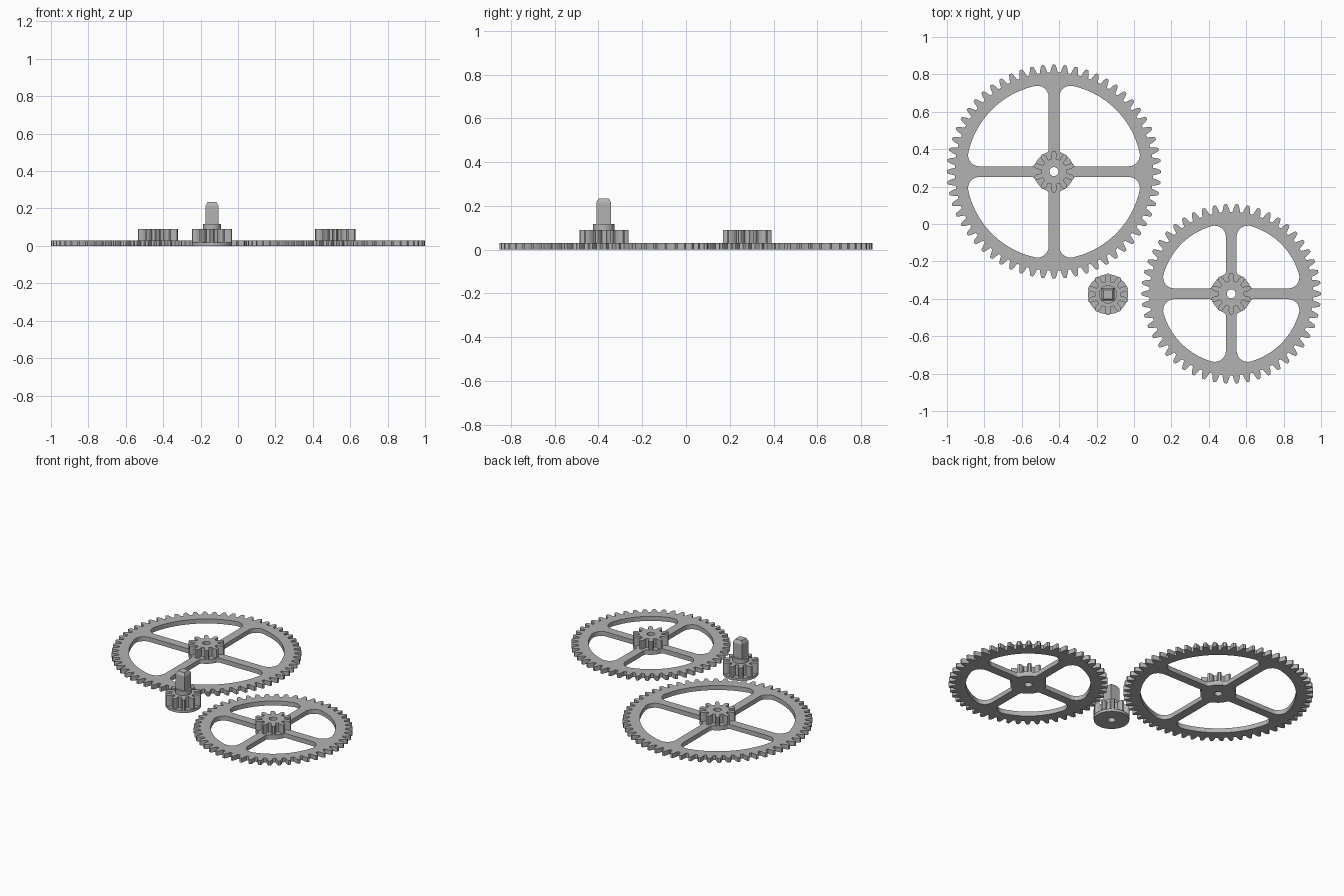
import bpy, bmesh
from math import pi, sin, cos, sqrt, atan2, radians
from mathutils import Vector

if "Cube" in bpy.data.objects:
    bpy.data.objects.remove(bpy.data.objects["Cube"])

MODULE = 0.01845      # tooth size shared by every gear
PLATE_TOP = 0.03
PINION_TOP = 0.089
HUB = 0.108
BORE = 0.024

grey = bpy.data.materials.new("plain_grey")
grey.use_nodes = True
grey.diffuse_color = (0.45, 0.45, 0.45, 1)
grey.node_tree.nodes["Principled BSDF"].inputs["Base Color"].default_value = (0.45, 0.45, 0.45, 1)


def polar(r, a):
    return Vector((r * cos(a), r * sin(a)))


def arc(centre, r, a0, a1, n):
    return [centre + polar(r, a0 + (a1 - a0) * i / n) for i in range(n + 1)]


def circle(r, n=32):
    return [polar(r, 2 * pi * i / n) for i in range(n)]


def teeth(count, widths, phase=0.0):
    """Gear outline; widths are half tooth widths (in pitches) from root to tip."""
    heights = (-1.25, -0.75, 0, 0.6, 1)
    half = [(MODULE * (count / 2 + h), w) for h, w in zip(heights, widths)]
    profile = [(r, -w) for r, w in half] + [(r, w) for r, w in reversed(half)]
    pitch = 2 * pi / count
    return [polar(r, phase + pitch * (i + w)) for i in range(count) for r, w in profile]


def window(rim, spoke=0.0285, fillet=0.06, flare=0.02):
    """Rounded opening in the first quadrant between two spokes, hub and rim."""
    x = spoke + fillet
    outer = Vector((x, sqrt((rim - fillet) ** 2 - x * x)))
    u = spoke + flare
    inner = Vector((u, sqrt((HUB + flare) ** 2 - u * u)))
    a, b = atan2(outer.y, outer.x), atan2(inner.y, inner.x)
    origin = Vector((0, 0))
    half = arc(origin, HUB, pi / 4, b, 4)[:-1]
    half += arc(inner, flare, b - pi, -pi, 5)
    half += arc(outer, fillet, pi, a, 8)
    half += arc(origin, rim, a, pi / 4, 12)[1:]
    mirrored = [Vector((p.y, p.x)) for p in reversed(half)]
    return half + mirrored[1:-1]


def turn(points, quarter):
    for _ in range(quarter):
        points = [Vector((-p.y, p.x)) for p in points]
    return points


def finish(name, mesh, at, smooth=True):
    mesh.materials.clear()
    mesh.materials.append(grey)
    obj = bpy.data.objects.new(name, mesh)
    obj.location = (at[0], at[1], 0)
    bpy.context.collection.objects.link(obj)
    if smooth:
        bpy.ops.object.select_all(action="DESELECT")
        obj.select_set(True)
        bpy.context.view_layer.objects.active = obj
        bpy.ops.object.shade_smooth_by_angle(angle=radians(25))
    return obj


def plate(name, outlines, z0, z1, at):
    """Extrude a filled outline; further outlines become holes."""
    curve = bpy.data.curves.new(name + "_profile", "CURVE")
    curve.dimensions = "2D"
    curve.fill_mode = "BOTH"
    curve.extrude = (z1 - z0) / 2
    for points in outlines:
        spline = curve.splines.new("POLY")
        spline.points.add(len(points) - 1)
        for target, p in zip(spline.points, points):
            target.co = (p.x, p.y, 0, 1)
        spline.use_cyclic_u = True
    helper = bpy.data.objects.new(name + "_profile", curve)
    bpy.context.collection.objects.link(helper)
    graph = bpy.context.evaluated_depsgraph_get()
    mesh = bpy.data.meshes.new_from_object(helper.evaluated_get(graph))
    bpy.data.objects.remove(helper)
    mesh.name = name
    bm = bmesh.new()
    bm.from_mesh(mesh)
    bmesh.ops.remove_doubles(bm, verts=bm.verts, dist=1e-5)
    bmesh.ops.translate(bm, verts=bm.verts, vec=(0, 0, (z0 + z1) / 2))
    bmesh.ops.recalc_face_normals(bm, faces=bm.faces)
    bm.to_mesh(mesh)
    bm.free()
    return finish(name, mesh, at)


WHEEL_TOOTH = (0.36, 0.32, 0.25, 0.18, 0.11)
PINION_TOOTH = (0.27, 0.27, 0.25, 0.18, 0.09)


def pinion(name, z0, at):
    plate(name, [teeth(10, PINION_TOOTH, pi / 2), circle(BORE)], z0, PINION_TOP, at)


# Two spoked wheels, each carrying a small pinion
for label, count, at in (("large", 60, (-0.428, 0.28)), ("small", 50, (0.52, -0.373))):
    rim = MODULE * (count / 2 + 1) - 0.103
    openings = [turn(window(rim), q) for q in range(4)]
    plate(label + "_wheel", [teeth(count, WHEEL_TOOTH), circle(BORE)] + openings,
          0, PLATE_TOP, at)
    pinion(label + "_wheel_pinion", PLATE_TOP, at)

# Driving pinion with base flange and round collar
drive = (-0.139, -0.376)
plate("drive_flange", [circle(0.107, 48), circle(BORE)], 0, 0.018, drive)
pinion("drive_pinion", 0.018, drive)
plate("drive_collar", [circle(0.049)], PINION_TOP, 0.118, drive)

# Square drive shaft with a tapered end
bm = bmesh.new()
bmesh.ops.create_cube(bm, size=1)
bmesh.ops.scale(bm, verts=bm.verts, vec=(0.068, 0.068, 0.097))
bmesh.ops.translate(bm, verts=bm.verts, vec=(0, 0, 0.1665))
top = max(bm.faces, key=lambda f: f.calc_center_median().z)
cap = bmesh.ops.extrude_discrete_faces(bm, faces=[top])["faces"][0]
for v in cap.verts:
    v.co = (v.co.x * 0.7, v.co.y * 0.7, 0.234)
mesh = bpy.data.meshes.new("drive_shaft")
bm.to_mesh(mesh)
bm.free()
finish("drive_shaft", mesh, drive, smooth=False)
